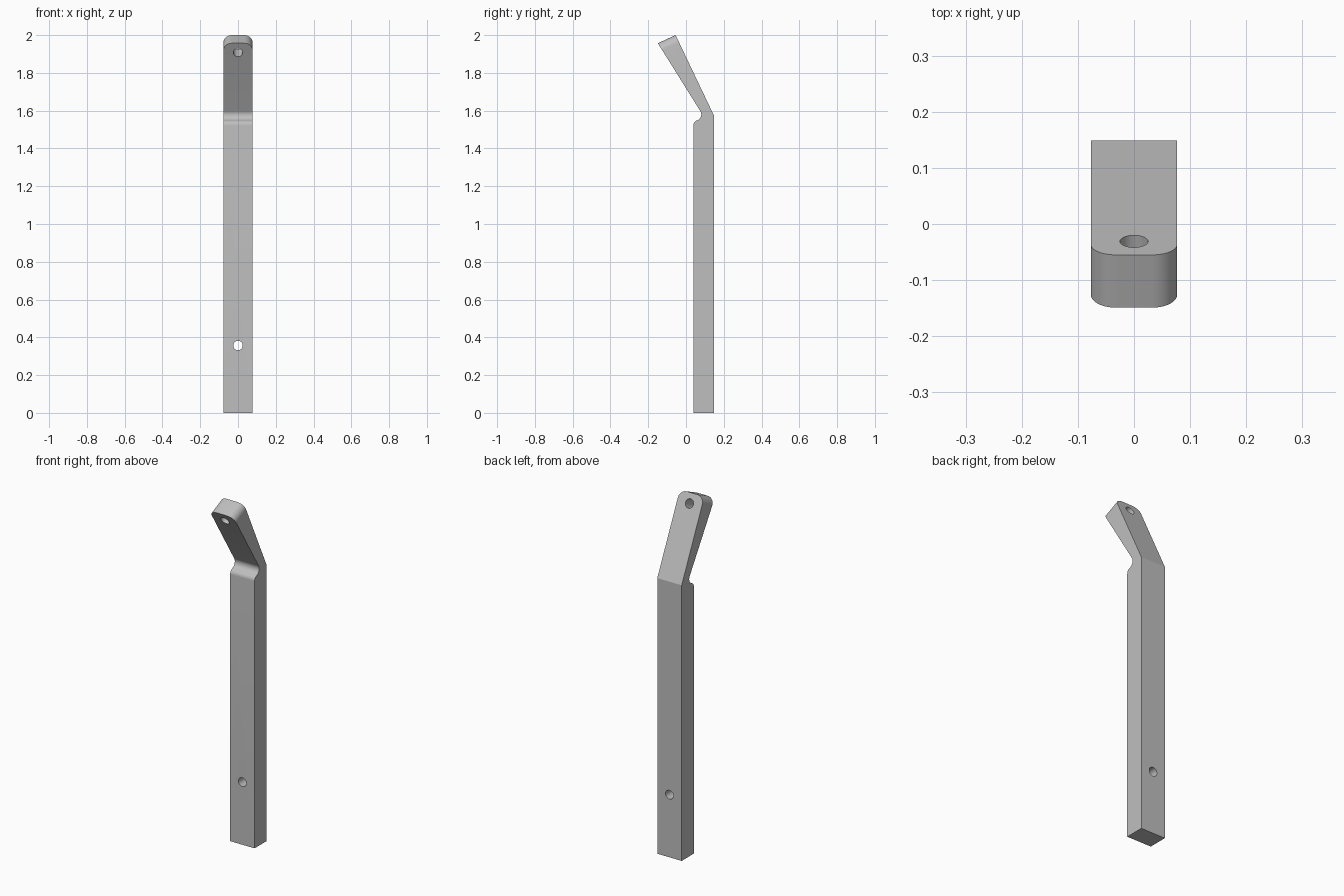
import bpy, bmesh
from math import cos, sin, radians
from mathutils import Vector

cube = bpy.data.objects.get("Cube")
if cube:
    bpy.data.objects.remove(cube, do_unlink=True)

HALF_W = 0.077
HOLE_R = 0.025

grey = bpy.data.materials.new("plain grey")
grey.use_nodes = True
colour = (0.52, 0.52, 0.52, 1)
grey.diffuse_color = colour
grey.node_tree.nodes["Principled BSDF"].inputs["Base Color"].default_value = colour


def arc(cy, cz, r, start, end, steps):
    """Points of an arc in the side profile, angles in degrees."""
    angles = [radians(start + (end - start) * i / steps) for i in range(steps + 1)]
    return [(cy + r * cos(a), cz + r * sin(a)) for a in angles]


# Side profile (y, z): straight column, S-shaped neck, tapered leaning arm
knee, tip_back, tip_front = (0.149, 1.572), (-0.055, 2.0), (-0.149, 1.957)
profile = [(0.149, 0), knee, tip_back, tip_front]
profile += reversed(arc(0.067, 1.522, 0.028, 180, 108, 8)[:-1]
                    + arc(0.048, 1.58, 0.033, -72, 32, 14))
profile.append((0.039, 0))

bm = bmesh.new()
face = bm.faces.new([bm.verts.new((-HALF_W, y, z)) for y, z in profile])
side = bmesh.ops.extrude_face_region(bm, geom=[face])
bmesh.ops.translate(bm, vec=(2 * HALF_W, 0, 0),
                    verts=[v for v in side["geom"] if isinstance(v, bmesh.types.BMVert)])
bmesh.ops.recalc_face_normals(bm, faces=bm.faces)

# Round the two corners of the arm tip
tip_edges = [e for e in bm.edges
             if all(v.co.z > 1.9 for v in e.verts)
             and abs(e.verts[0].co.x - e.verts[1].co.x) < 0.001]
bmesh.ops.bevel(bm, geom=tip_edges, offset=0.044, segments=10, profile=0.5,
                affect='EDGES')
mesh = bpy.data.meshes.new("bent_post")
bm.to_mesh(mesh)
bm.free()
mesh.materials.append(grey)
post = bpy.data.objects.new("bent_post", mesh)
bpy.context.collection.objects.link(post)


def drill(name, centre, axis):
    """Cut a round through hole along an axis."""
    bpy.ops.mesh.primitive_cylinder_add(vertices=32, radius=HOLE_R, depth=0.5,
                                        location=centre)
    cutter = bpy.context.object
    cutter.name = name + "_cutter"
    cutter.hide_render = True
    cutter.rotation_euler = Vector(axis).to_track_quat('Z', 'Y').to_euler()
    cutter.data.materials.append(grey)
    mod = post.modifiers.new(name, 'BOOLEAN')
    mod.operation = 'DIFFERENCE'
    mod.solver = 'EXACT'
    mod.object = cutter
    bpy.ops.object.select_all(action='DESELECT')
    post.select_set(True)
    bpy.context.view_layer.objects.active = post
    bpy.ops.object.modifier_apply(modifier=name)
    bpy.data.objects.remove(cutter, do_unlink=True)


# Hole through the column, and one square to the back of the arm
drill("column_hole", (0, 0.1, 0.357), (0, 1, 0))
arm = Vector((0, tip_back[0] - knee[0], tip_back[1] - knee[1])).normalized()
hole = Vector((0, *tip_back)) - arm * 0.056
drill("arm_hole", hole, (0, arm.z, -arm.y))

bpy.ops.object.shade_smooth_by_angle(angle=radians(25))
